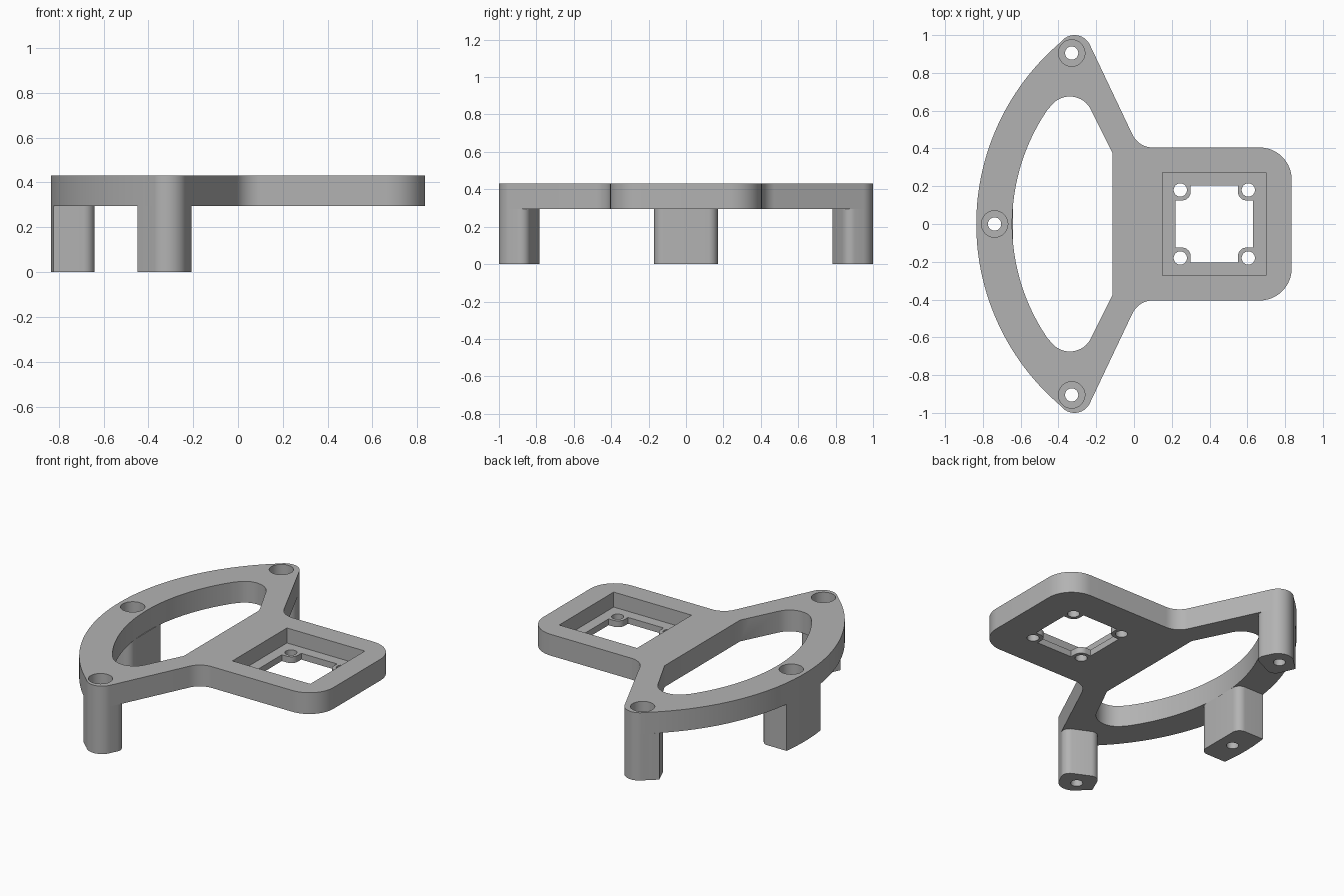
import bpy, bmesh
from math import sin, cos, radians, degrees, atan2
from mathutils import Vector

cube = bpy.data.objects.get("Cube")
if cube:
    bpy.data.objects.remove(cube, do_unlink=True)

grey = bpy.data.materials.new("plain grey")
grey.use_nodes = True
grey.diffuse_color = (0.45, 0.45, 0.45, 1)
grey.node_tree.nodes["Principled BSDF"].inputs["Base Color"].default_value = grey.diffuse_color

BOTTOM, TOP, SHELF, SEAT = 0.295, 0.43, 0.335, 0.14
HUB, R_OUT, R_IN = Vector((0.425, 0)), 1.26, 1.07    # centre of the big arcs
TIP, R_TIP = Vector((-0.315, 0.91)), 0.09            # rounded wing tip
TURN = 25.1                                          # angle of the wing's straight side
N = Vector((cos(radians(TURN)), sin(radians(TURN))))
D = Vector((N.y, -N.x))


def arc(c, r, a0, a1, n=12):
    angles = [radians(a0 + (a1 - a0) * i / n) for i in range(n + 1)]
    return [Vector((c[0] + r * cos(a), c[1] + r * sin(a))) for a in angles]


def flip(points):
    return [Vector((p.x, -p.y)) for p in reversed(points)]


def mirrored(points):
    """Close an upper half outline with its reflection in y."""
    return points + [p for p in flip(points) if abs(p.y) > 1e-4]


def prism(name, points, z0, z1):
    bm = bmesh.new()
    face = bm.faces.new([bm.verts.new((p[0], p[1], z0)) for p in points])
    out = bmesh.ops.extrude_face_region(bm, geom=[face])
    moved = [v for v in out["geom"] if isinstance(v, bmesh.types.BMVert)]
    bmesh.ops.translate(bm, verts=moved, vec=(0, 0, z1 - z0))
    bmesh.ops.recalc_face_normals(bm, faces=bm.faces)
    mesh = bpy.data.meshes.new(name)
    bm.to_mesh(mesh)
    bm.free()
    mesh.materials.append(grey)
    obj = bpy.data.objects.new(name, mesh)
    bpy.context.collection.objects.link(obj)
    return obj


def activate(obj):
    bpy.ops.object.select_all(action='DESELECT')
    obj.select_set(True)
    bpy.context.view_layer.objects.active = obj


def cut(obj, points, z0, z1):
    cutter = prism("cutter", points, z0, z1)
    cutter.hide_render = True
    mod = obj.modifiers.new("cut", 'BOOLEAN')
    mod.operation, mod.solver, mod.object = 'DIFFERENCE', 'EXACT', cutter
    activate(obj)
    bpy.ops.object.modifier_apply(modifier=mod.name)
    bpy.data.objects.remove(cutter, do_unlink=True)


def hole(obj, c, r, z0, z1):
    cut(obj, arc(c, r, 0, 360, 40)[:-1], z0, z1)


# Plate: bowed wing running into a rounded square head
tip_angle = degrees(atan2(TIP.y, TIP.x - HUB.x))
tip = arc(TIP, R_TIP, tip_angle, TURN, 16)
outline = (arc(HUB, R_OUT, 180, tip_angle, 32)[:-1] + tip
           + arc((0.1, 0.525), 0.12, 180 + TURN, 270)
           + arc((0.665, 0.235), 0.17, 90, 0))
plate = prism("plate", mirrored(outline), BOTTOM, TOP)

# Crescent window in the wing
end = Vector((-0.34, 0.55))
end_angle = degrees(atan2(end.y, end.x - HUB.x))
window = (arc(HUB, R_IN, 180, end_angle, 28)[:-1]
          + arc(end, 0.125, end_angle, TURN, 16) + [Vector((-0.115, 0.378))])
cut(plate, mirrored(window), 0, 1)

# Square pocket, then an opening that leaves a boss in each corner
corners = [(1, 1), (-1, 1), (-1, -1), (1, -1)]
cut(plate, [(HUB.x + 0.273 * x, 0.273 * y) for x, y in corners], SHELF, 1)
quarter = ([Vector((0.205, 0.125))] + arc((0.17, 0.17), 0.045, 270, 180, 8)
           + [Vector((0.125, 0.205))])
opening = []
for k in range(4):
    a = radians(90 * k)
    opening += [HUB + Vector((p.x * cos(a) - p.y * sin(a), p.x * sin(a) + p.y * cos(a)))
                for p in quarter]
cut(plate, opening, 0, 1)
for x, y in corners:
    hole(plate, (HUB.x + 0.18 * x, 0.18 * y), 0.035, 0, 1)

# Legs: outer side follows the plate, inner corners are rounded
R = 0.05
tip_leg = (arc(HUB, R_OUT, 133.9, tip_angle, 4)[:-1] + tip
           + arc(TIP + N * 0.04 + D * 0.05, R, TURN, TURN - 90, 8)
           + arc(TIP - N * 0.075 + D * 0.05, R, TURN - 90, TURN - 180, 8))
middle_leg = (arc(HUB, R_OUT, 172.25, 187.75, 10)
              + arc((-0.69, -0.12), R, -90, 0, 8) + arc((-0.69, 0.12), R, 0, 90, 8))
screw = Vector((-0.33, 0.905))
legs = [("back_leg", tip_leg, screw),
        ("front_leg", flip(tip_leg), Vector((screw.x, -screw.y))),
        ("middle_leg", middle_leg, Vector((-0.738, 0)))]

# Deep screw recess through the plate, narrow hole out of the foot
parts = [plate]
for name, points, c in legs:
    leg = prism(name, points, 0, BOTTOM)
    hole(plate, c, 0.07, 0, 1)
    hole(leg, c, 0.07, SEAT, 1)
    hole(leg, c, 0.035, -1, 1)
    parts.append(leg)

for obj in parts:
    activate(obj)
    bpy.ops.object.shade_smooth_by_angle(angle=radians(30))
